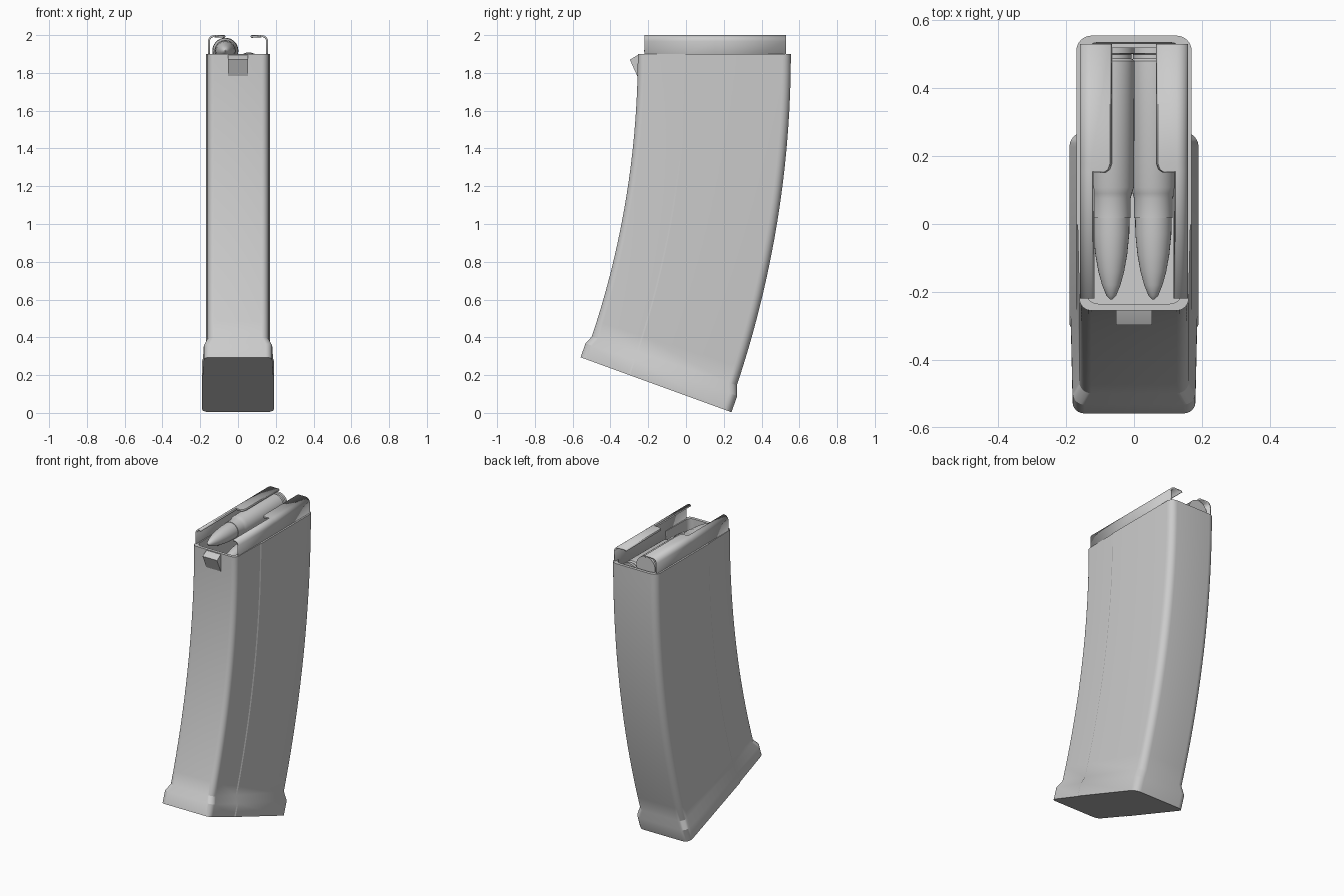
import bpy, bmesh
from math import sin, cos, pi, radians

if "Cube" in bpy.data.objects:
    bpy.data.objects.remove(bpy.data.objects["Cube"])

CY, CZ = -4.97, 1.9          # centre of the body's curvature


def make_object(name, bm, angle=35):
    bmesh.ops.recalc_face_normals(bm, faces=bm.faces[:])
    me = bpy.data.meshes.new(name)
    bm.to_mesh(me)
    bm.free()
    ob = bpy.data.objects.new(name, me)
    bpy.context.collection.objects.link(ob)
    bpy.ops.object.select_all(action='DESELECT')
    ob.select_set(True)
    bpy.context.view_layer.objects.active = ob
    bpy.ops.object.shade_smooth_by_angle(angle=radians(angle))
    return ob


def bridge(bm, a, b):
    n = len(a)
    for i in range(n):
        j = (i + 1) % n
        bm.faces.new((a[i], a[j], b[j], b[i]))


def section(o):
    """Rounded cross-section (x, radius), grown by o."""
    rf, rb, wf, wb = 4.715 - o, 5.525 + o, 0.161 + o, 0.17 + o
    half = []
    for cf, cr, w, start in ((0.035, rf + 0.035, wf, -90), (0.045, rb - 0.045, wb, 0)):
        half += [(w - cf + cf * cos(radians(start + 15 * k)),
                  cr + cf * sin(radians(start + 15 * k))) for k in range(7)]
        if start == -90:      # small step running down the side
            half += [(wb - 0.004, 4.965), (wb, 4.973)]
    return half + [(-x, r) for x, r in reversed(half)]


def ring(bm, angle, o):
    a = radians(angle)
    return [bm.verts.new((x, CY + r * cos(a), CZ - r * sin(a))) for x, r in section(o)]


# Curved hollow body with flared foot
bm = bmesh.new()
stations = [(2.5, -0.02), (0, -0.02)]
stations += [(18.5 * i / 18, 0) for i in range(19)]
stations += [(19.05, 0.02), (20, 0.02)]
rings = [ring(bm, a, o) for a, o in stations]
for a, b in zip(rings, rings[1:]):
    bridge(bm, a, b)
bm.faces.new(rings[0])
bm.faces.new(rings[-1])
make_object("magazine_body", bm, 25)

# Front catch wedge
bm = bmesh.new()
prof = [(-0.235, 1.9), (-0.258, 1.893), (-0.297, 1.87), (-0.258, 1.783), (-0.24, 1.783)]
sides = [[bm.verts.new((x, y, z)) for y, z in prof] for x in (-0.053, 0.053)]
bridge(bm, *sides)
for s in sides:
    bm.faces.new(s)
make_object("front_catch", bm)

# Feed lips: bent sheet, wider at the rear, mirrored
bm = bmesh.new()
rows = []
for y, xe in ((-0.22, 0.12), (0.155, 0.12), (0.156, 0.085), (0.163, 0.075),
              (0.18, 0.069), (0.53, 0.069)):
    prof = [(0.154, 1.8), (0.154, 1.967)]
    prof += [(0.126 + 0.028 * cos(k * pi / 12), 1.967 + 0.028 * sin(k * pi / 12))
             for k in range(1, 7)]
    prof += [(xe + 0.004, 1.995), (xe, 1.988)]
    rows.append([bm.verts.new((x, y, z)) for x, z in prof])
for a, b in zip(rows, rows[1:]):
    for i in range(len(a) - 1):
        bm.faces.new((a[i], a[i + 1], b[i + 1], b[i]))
lips = make_object("feed_lips", bm)
sol = lips.modifiers.new("thickness", 'SOLIDIFY')
sol.thickness = 0.01
sol.offset = 0
lips.modifiers.new("mirror", 'MIRROR')


def lathe(name, prof, cx, cz, n=32):
    """Revolve (radius, y) points about a line along y."""
    bm = bmesh.new()
    rs = [[bm.verts.new((cx + r * cos(2 * pi * k / n), y, cz + r * sin(2 * pi * k / n)))
           for k in range(n)] for r, y in prof]
    for a, b in zip(rs, rs[1:]):
        bridge(bm, a, b)
    bm.faces.new(rs[0])
    bm.faces.new(rs[-1])
    return make_object(name, bm)


# Two staggered rounds: pointed tip and necked case
tip = [(0.003, -0.222), (0.014, -0.212), (0.027, -0.18), (0.038, -0.14),
       (0.047, -0.09), (0.053, -0.03), (0.054, 0.03)]
case = [(0.05, 0.018), (0.057, 0.018), (0.057, 0.075), (0.061, 0.09), (0.067, 0.108),
        (0.069, 0.48), (0.06, 0.487), (0.06, 0.5), (0.069, 0.503), (0.069, 0.52)]
for label, x, z in (("upper", -0.067, 1.917), ("lower", 0.057, 1.839)):
    lathe(label + "_round_tip", tip, x, z)
    lathe(label + "_round_case", case, x, z)
